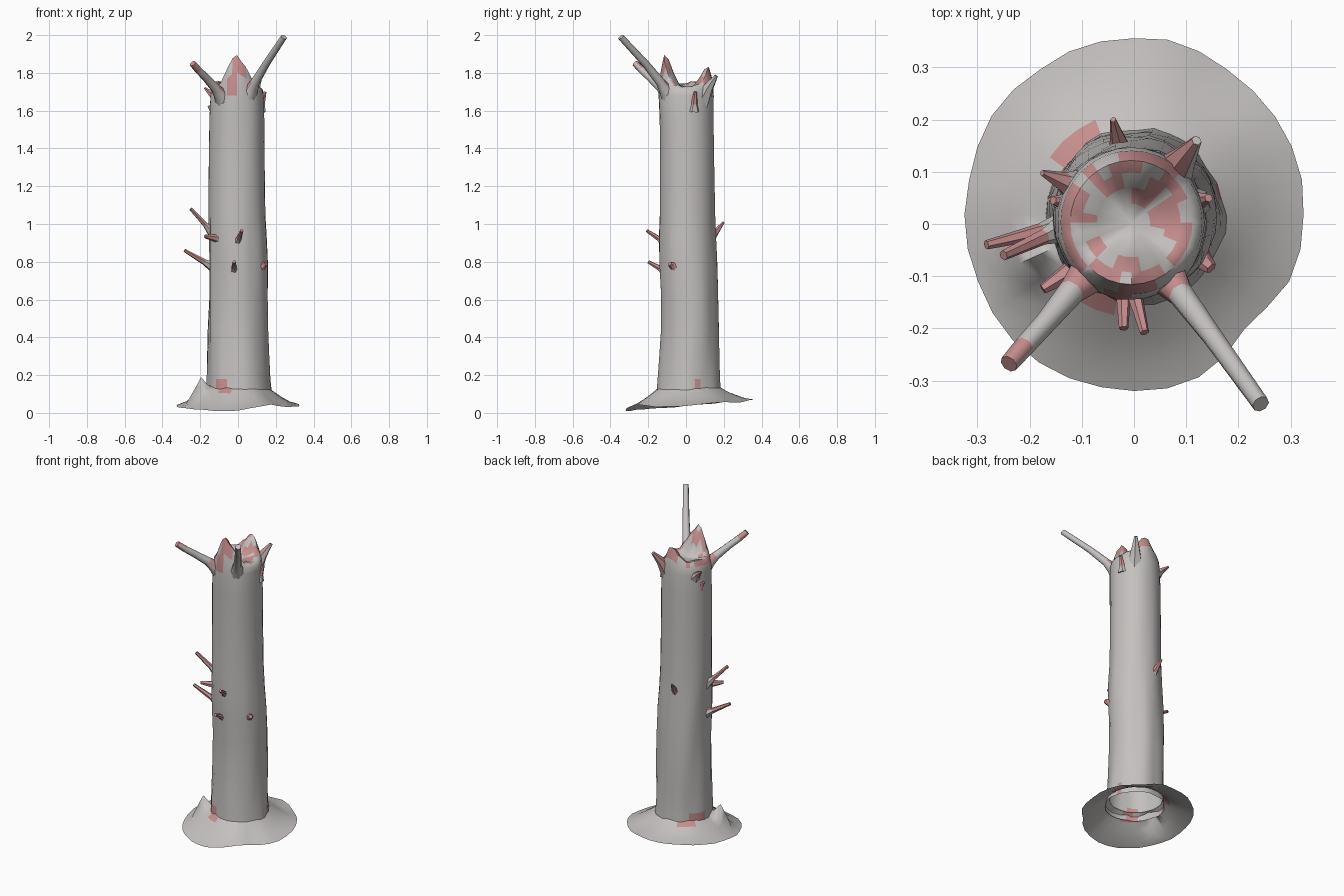
import bpy, bmesh, math, random
from mathutils import Vector, noise

random.seed(4)
if "Cube" in bpy.data.objects:
    bpy.data.objects.remove(bpy.data.objects["Cube"])


def material(name, color):
    m = bpy.data.materials.new(name)
    m.use_nodes = True
    m.diffuse_color = color
    m.node_tree.nodes["Principled BSDF"].inputs["Base Color"].default_value = color
    return m


BARK = material("pale grey bark", (0.55, 0.53, 0.52, 1))
RED = material("dusty red wood", (0.57, 0.27, 0.27, 1))
SEG = 32


def bump(a, centre, width):
    """Soft bump around an angle given in degrees."""
    d = (math.degrees(a) - centre + 180) % 360 - 180
    return math.exp(-(d / width) ** 2)


def loft(name, rings, start=False, end=False, rule=None, angle=50):
    """Skin a list of equal rings; rule(face) returns a material index."""
    bm = bmesh.new()
    loops = [[bm.verts.new(p) for p in ring] for ring in rings]
    n = len(loops[0])
    for low, high in zip(loops, loops[1:]):
        for i in range(n):
            j = (i + 1) % n
            bm.faces.new((low[i], low[j], high[j], high[i]))
    for wanted, loop in ((start, loops[0][::-1]), (end, loops[-1])):
        if wanted:
            mid = sum((v.co for v in loop), Vector()) / n
            hub = bm.verts.new(mid)
            for i in range(n):
                bm.faces.new((loop[i], loop[(i + 1) % n], hub))
    bm.normal_update()
    for f in bm.faces:
        f.material_index = int(rule(f.calc_center_median(), f.normal))
    mesh = bpy.data.meshes.new(name)
    bm.to_mesh(mesh)
    bm.free()
    mesh.materials.append(BARK)
    mesh.materials.append(RED)
    ob = bpy.data.objects.new(name, mesh)
    bpy.context.collection.objects.link(ob)
    bpy.ops.object.select_all(action='DESELECT')
    ob.select_set(True)
    bpy.context.view_layer.objects.active = ob
    bpy.ops.object.shade_smooth_by_angle(angle=math.radians(angle))
    return ob


def branch(name, points, radii, sides, rule):
    """Tapered tube along a path, cut off at the tip."""
    pts = [Vector(p) for p in points]
    axis = (pts[-1] - pts[0]).normalized()
    u = axis.orthogonal().normalized()
    v = axis.cross(u)
    rings = []
    for p, r in zip(pts, radii):
        rings.append([p + r * (u * math.cos(t) + v * math.sin(t))
                      for t in (2 * math.pi * i / sides for i in range(sides))])
    return loft(name, rings, True, True, rule)


# Trunk: lumpy hollow column (z, centre x, centre y, radius x, radius y)
PROFILE = [(0.10, 0.005, 0.015, 0.172, 0.170), (0.18, 0.003, 0.015, 0.166, 0.163),
           (0.30, 0.002, 0.018, 0.162, 0.158), (0.45, 0.0, 0.022, 0.158, 0.154),
           (0.62, 0.0, 0.022, 0.155, 0.152), (0.78, 0.0, 0.015, 0.156, 0.154),
           (0.92, -0.003, 0.008, 0.153, 0.151), (1.05, -0.006, 0.006, 0.149, 0.147),
           (1.30, -0.007, 0.005, 0.147, 0.145), (1.55, -0.006, 0.003, 0.147, 0.143),
           (1.68, -0.005, 0.0, 0.142, 0.146)]
ANGLES = [2 * math.pi * i / SEG for i in range(SEG)]
rings = []
for z, cx, cy, rx, ry in PROFILE:
    ring = []
    groove = 0.07 if z < 0.95 else 0.03
    for a in ANGLES:
        c, s = math.cos(a), math.sin(a)
        k = 1 + groove * noise.noise((c * 3.2, s * 3.2, z * 2.2))
        ring.append((cx + rx * k * c, cy + ry * k * s, z))
    rings.append(ring)


# Broken rim: tall front shard, lower back shard, sloping into a hollow
def rim_height(a):
    return (1.735 + 0.15 * bump(a, -90, 34) + 0.09 * bump(a, 82, 34)
            + 0.03 * bump(a, 150, 18) + random.uniform(-0.012, 0.012))


heights = [rim_height(a) for a in ANGLES]
for lerp, shrink in ((0.55, 0.95), (1.0, 0.82), (0.88, 0.66), (0.45, 0.46), (0.1, 0.25)):
    ring = []
    for a, h in zip(ANGLES, heights):
        low = 1.69 if shrink > 0.7 else 1.72
        ring.append((-0.005 + 0.143 * shrink * math.cos(a),
                     0.003 + 0.145 * shrink * math.sin(a),
                     low + (h - low) * lerp))
    rings.append(ring)


def trunk_rule(c, normal):
    a = math.atan2(c.y - 0.015, c.x)
    if c.z < 0.18:      # stains at the foot
        return max(bump(a, 152, 20), bump(a, 240, 14), bump(a, 18, 10)) > 0.5
    if c.z < 1.715:
        return False
    patch = noise.noise(c * 19) > 0.1
    shard_tip = c.z > 1.82 and c.x > -0.015
    return patch or shard_tip


loft("trunk", rings, False, True, trunk_rule, 60)

# Flared root skirt: thin uneven sheet, tilted down toward the front
skirt = []
for t in (0.0, 0.12, 0.25, 0.36, 0.5, 0.75, 1.0):
    ring = []
    for a in ANGLES:
        c, s = math.cos(a), math.sin(a)
        wob = noise.noise((c * 2, s * 2, 3.0))
        edge = 1 + 0.03 * wob - 0.08 * bump(a, -45, 16)
        x = c * (0.150 + (0.325 * edge - 0.150) * t)
        y = 0.018 + s * (0.150 + (0.338 * edge - 0.150) * t)
        rim = 0.037 + 0.09 * y + 0.008 * wob + 0.024 * bump(a, -58, 24)
        z = rim + (0.145 - rim) * (1 - t) ** 1.4
        z += 0.022 * noise.noise((x * 9, y * 9, 1)) * t * (1.3 - t)
        z += 0.105 * math.exp(-((x + 0.2) ** 2 + (y + 0.07) ** 2) / 0.0012)
        ring.append((x, y, max(z, 0.0)))
    skirt.append(ring)


def skirt_rule(c, normal):
    a = math.atan2(c.y, c.x)
    root_knob = (c.x + 0.205) ** 2 + (c.y + 0.07) ** 2 < 0.0004
    foot = math.hypot(c.x, c.y - 0.018) < 0.19
    return root_knob or foot and max(bump(a, 125, 18), bump(a, 244, 10)) > 0.5


loft("root_skirt", skirt[::-1], rule=skirt_rule, angle=60)

# Long upper branches, with swollen bases stained on top
branch("left_front_branch",
       [(0.03, -0.06, 1.60), (0.068, -0.105, 1.705), (0.09, -0.135, 1.75),
        (0.15, -0.215, 1.85), (0.243, -0.345, 1.99)],
       [0.062, 0.037, 0.025, 0.02, 0.017], 8,
       lambda c, n: 1.64 < c.z < 1.75 and n.z > 0.25)
branch("right_front_branch",
       [(-0.05, -0.05, 1.60), (-0.095, -0.105, 1.69), (-0.12, -0.13, 1.72),
        (-0.17, -0.19, 1.775), (-0.21, -0.234, 1.815), (-0.24, -0.268, 1.85)],
       [0.062, 0.036, 0.026, 0.021, 0.020, 0.018], 8,
       lambda c, n: c.x < -0.21 or 1.63 < c.z < 1.73 and n.z > 0.2)
branch("back_left_spike",
       [(0.06, 0.08, 1.64), (0.09, 0.12, 1.725), (0.12, 0.16, 1.785)],
       [0.05, 0.028, 0.010], 6,
       lambda c, n: c.z < 1.765 and n.x < 0.1)

# Short broken twigs: (name, root, tip, middle radius, tip radius)
TWIGS = [("right_upper_twig", (-0.13, -0.005, 0.95), (-0.25, -0.06, 1.08), 0.015, 0.010),
         ("right_lower_twig", (-0.12, 0.0, 0.765), (-0.283, -0.04, 0.86), 0.016, 0.009),
         ("right_front_twig", (-0.09, -0.07, 0.92), (-0.175, -0.125, 0.935), 0.020, 0.010),
         ("front_lower_twig", (-0.02, -0.11, 0.75), (-0.02, -0.20, 0.80), 0.014, 0.009),
         ("front_upper_twig", (-0.005, -0.11, 0.90), (0.02, -0.208, 0.965), 0.014, 0.009),
         ("back_twig", (-0.02, 0.12, 0.91), (-0.04, 0.20, 1.01), 0.020, 0.006),
         ("left_lower_twig", (0.11, -0.05, 0.765), (0.148, -0.085, 0.79), 0.024, 0.012),
         ("left_top_nub", (0.115, 0.04, 1.60), (0.143, 0.05, 1.70), 0.018, 0.008),
         ("right_top_nub", (-0.125, 0.04, 1.59), (-0.155, 0.045, 1.625), 0.016, 0.008),
         ("right_top_spike", (-0.11, 0.07, 1.66), (-0.176, 0.098, 1.72), 0.020, 0.006)]
for name, root, tip, r_mid, r_tip in TWIGS:
    a, b = Vector(root), Vector(tip)
    knuckle = a.lerp(b, 0.36)
    reach = (b - a).length
    branch(name, [a, knuckle, b], [r_mid + 0.016, r_mid, r_tip], 6,
           lambda c, n: (c - a).length > 0.34 * reach)
